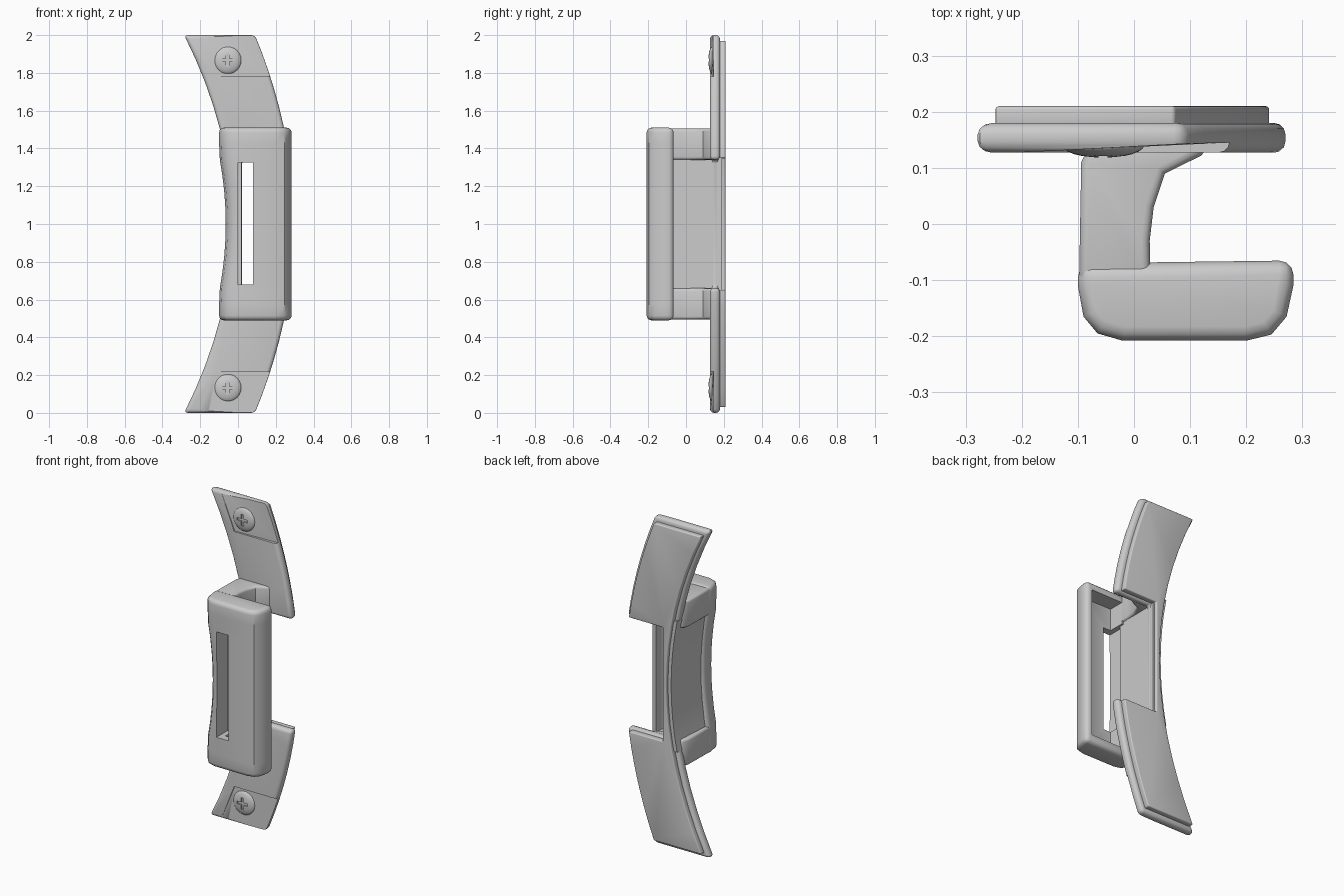
import bpy, bmesh, math
from mathutils import Vector

if "Cube" in bpy.data.objects:
    bpy.data.objects.remove(bpy.data.objects["Cube"])


def loft(name, rings):
    """Closed solid skinned through rings of equal point count."""
    bm = bmesh.new()
    vs = [[bm.verts.new(p) for p in r] for r in rings]
    n = len(vs[0])
    for a, b in zip(vs, vs[1:]):
        for i in range(n):
            j = (i + 1) % n
            bm.faces.new((a[i], a[j], b[j], b[i]))
    bm.faces.new(vs[0])
    bm.faces.new(vs[-1])
    bmesh.ops.recalc_face_normals(bm, faces=bm.faces)
    me = bpy.data.meshes.new(name)
    bm.to_mesh(me)
    bm.free()
    ob = bpy.data.objects.new(name, me)
    bpy.context.collection.objects.link(ob)
    return ob


def box(name, lo, hi):
    (x0, y0, z0), (x1, y1, z1) = lo, hi
    return loft(name, [[(x0, y0, z), (x1, y0, z), (x1, y1, z), (x0, y1, z)] for z in (z0, z1)])


def apply(ob, kind, **settings):
    m = ob.modifiers.new(kind, kind)
    for k, v in settings.items():
        setattr(m, k, v)
    bpy.context.view_layer.objects.active = ob
    bpy.ops.object.modifier_apply(modifier=m.name)


def bevel(ob, width, angle=40, segments=3):
    apply(ob, 'BEVEL', width=width, segments=segments, limit_method='ANGLE',
          angle_limit=math.radians(angle))


def cut(ob, cutter):
    apply(ob, 'BOOLEAN', operation='DIFFERENCE', solver='EXACT', object=cutter)
    bpy.data.objects.remove(cutter)


def smooth(ob):
    bpy.ops.object.select_all(action='DESELECT')
    ob.select_set(True)
    bpy.context.view_layer.objects.active = ob
    bpy.ops.object.shade_smooth_by_angle(angle=math.radians(35))


def left_edge(t):
    return -0.032 - 0.253 * t * t


def right_edge(t):
    return 0.297 - 0.207 * t * t


def plate_outline(inset):
    """C-shaped curved strip, notched on the right in the middle."""
    h, notch, n = 1 - inset, 0.34 + inset * 0.3, 7
    left = [(left_edge(t) + inset * 0.7, 1 + t)
            for t in (h - 2 * h * i / 16 for i in range(17))]
    ts = [h + (notch - h) * i / n for i in range(n + 1)]
    top = [(right_edge(t) - inset, 1 + t) for t in ts]
    inner = 0.022 - inset * 0.3
    low = [(inner, 1 - notch)] + [(x, 2 - z) for x, z in reversed(top)]
    return left + low[1:][::-1][::1] + [(inner, 1 - notch), (inner, 1 + notch)] + top[::-1]


def plate(name, inset, y0, y1, bev):
    o = plate_outline(inset)
    ob = loft(name, [[(x, y, z) for x, z in o] for y in (y0, y1)])
    bevel(ob, bev)
    return ob


# curved mounting plate with thin backing pad
front = plate("mounting_plate", 0, 0.127, 0.18, 0.02)
for s in (1, -1):
    # sunken screw seat at each end, deeper on the right
    pts = [(-0.215, .127, 1.03), (0.14, .146, 1.03), (0.19, .146, 0.78), (-0.115, .134, 0.78)]
    seat = [(x, y, 1 + s * z) for x, y, z in pts]
    cut(front, loft("seat_cutter", [[(x, 0.05, z) for x, y, z in seat], seat]))
smooth(front)
smooth(plate("backing_pad", 0.03, 0.17, 0.21, 0.006))

# domed screws with cross slots
for s, label in ((1, "upper"), (-1, "lower")):
    c = Vector((-0.055, 0.14, 1 + s * 0.867))
    bpy.ops.mesh.primitive_uv_sphere_add(segments=24, ring_count=12, radius=1, location=c)
    screw = bpy.context.object
    screw.name = label + "_screw"
    screw.scale = (0.073, 0.022, 0.073)
    bpy.ops.object.transform_apply(location=True, rotation=True, scale=True)
    for w, h in ((0.035, 0.008), (0.008, 0.035)):
        d = Vector((w, 0, h))
        cut(screw, box("slot_cutter", c - d - Vector((0, 0.05, 0)), c + d - Vector((0, 0.012, 0))))
    smooth(screw)

# hollow front housing, left side pinched in at mid height
profile = [(-0.1, -0.07), (-0.1, -0.11), (-0.09, -0.165), (-0.065, -0.195), (-0.02, -0.208),
           (0.2, -0.208), (0.245, -0.197), (0.272, -0.165), (0.284, -0.11), (0.284, -0.065)]
rings = []
for i in range(13):
    z = 0.49 + 1.02 * i / 12
    dip = 0.035 * max(0, 1 - ((z - 1) / 0.36) ** 2)
    rings.append([(x + dip * (x < 0), y, z) for x, y in profile])
housing = loft("housing", rings)
bevel(housing, 0.025, 60)
cavity = [(0.03, 0), (0.03, -0.165), (0.2, -0.165), (0.232, -0.145), (0.248, -0.11), (0.248, 0)]
cut(housing, loft("cavity_cutter", [[(x, y, z) for x, y in cavity] for z in (0.54, 1.46)]))
cut(housing, box("slot_cutter", (0.0, -0.3, 0.68), (0.08, 0.1, 1.325)))
smooth(housing)

# side wall joining housing and plate along the slot
rings = []
for i in range(9):
    z = 0.6 + 0.8 * i / 8
    x = left_edge(z - 1)
    rings.append([(x - 0.02, -0.1, z), (0.018, -0.1, z), (0.022, 0.19, z), (x, 0.19, z)])
smooth(loft("side_wall", rings))

# flared arms above and below the slot
arm = [(-0.098, -0.11), (0.03, -0.11), (0.028, -0.03), (0.035, 0.03), (0.055, 0.09),
       (0.12, 0.122), (0.14, 0.15), (-0.075, 0.15), (-0.094, 0.11)]
for s, label in ((1, "upper"), (-1, "lower")):
    ob = loft(label + "_arm", [[(x, y, 1 + s * z) for x, y in arm] for z in (0.34, 0.505)])
    bevel(ob, 0.015, 60)
    smooth(ob)
